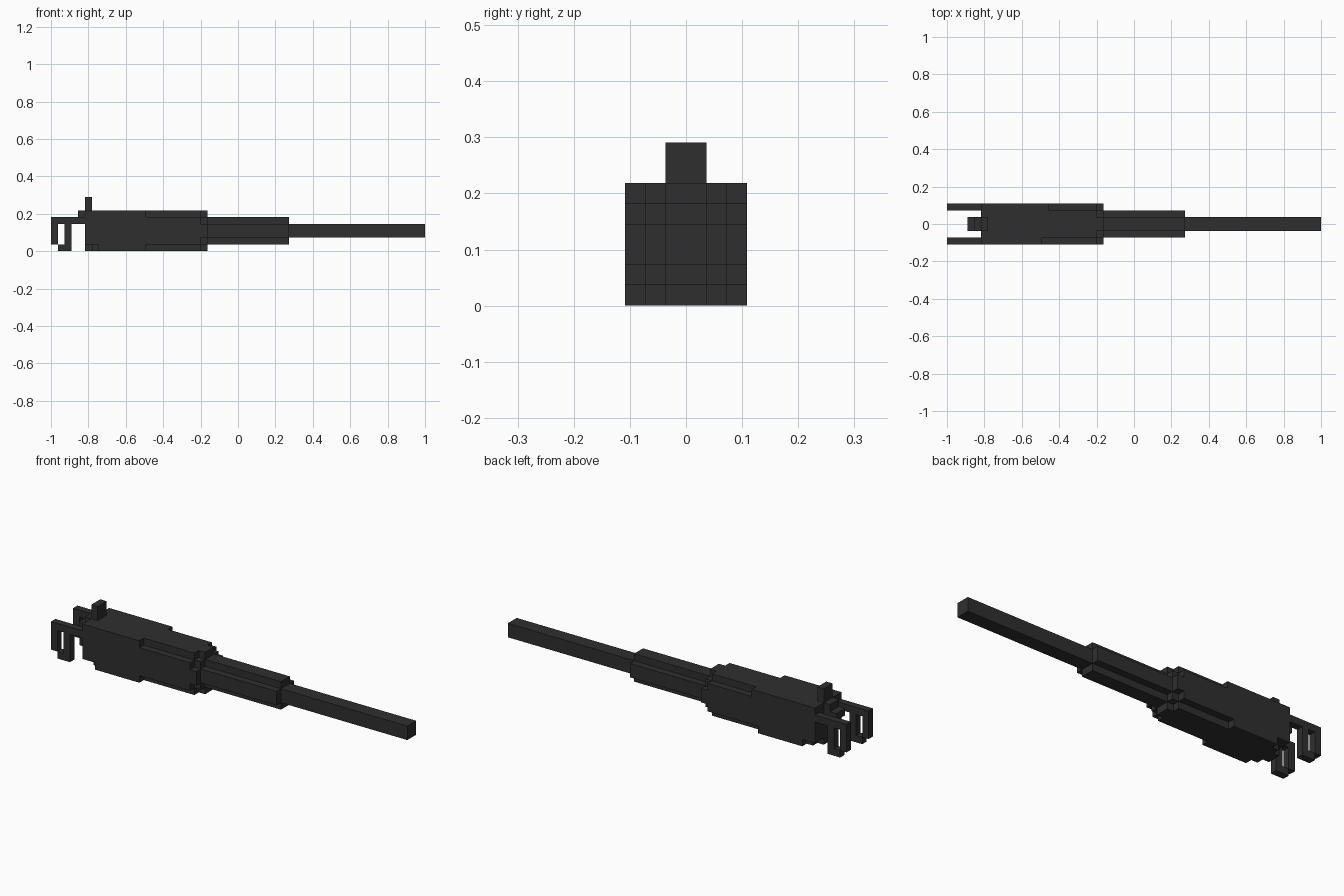
import bpy, bmesh

if "Cube" in bpy.data.objects:
    bpy.data.objects.remove(bpy.data.objects["Cube"])

V = 2 / 55  # block size; x is counted from the rear end, y from the centre, z from the ground

metal = bpy.data.materials.new("dark_gunmetal")
metal.diffuse_color = (0.028, 0.028, 0.028, 1)
metal.use_nodes = True
metal.node_tree.nodes["Principled BSDF"].inputs["Base Color"].default_value = metal.diffuse_color


def prism(name, points, axis, a, b):
    """Extrude a flat outline (in blocks) along x or y from a to b."""
    def place(p, t):
        x, y, z = (t, p[0], p[1]) if axis == "x" else (p[0], t, p[1])
        return (x * V - 1, y * V, z * V)
    bm = bmesh.new()
    face = bm.faces.new([bm.verts.new(place(p, a)) for p in points])
    step = (b - a) * V
    ext = bmesh.ops.extrude_face_region(bm, geom=[face], use_keep_orig=True)
    verts = [g for g in ext["geom"] if isinstance(g, bmesh.types.BMVert)]
    bmesh.ops.translate(bm, verts=verts, vec=(step, 0, 0) if axis == "x" else (0, step, 0))
    bmesh.ops.recalc_face_normals(bm, faces=bm.faces)
    mesh = bpy.data.meshes.new(name)
    bm.to_mesh(mesh)
    bm.free()
    mesh.materials.append(metal)
    obj = bpy.data.objects.new(name, mesh)
    bpy.context.collection.objects.link(obj)
    return obj


def stepped(rows):
    """Symmetric stepped outline from (half width, z bottom, z top) rows."""
    right = [p for w, z0, z1 in rows for p in ((w, z0), (w, z1))]
    return right + [(-y, z) for y, z in reversed(right)]


def box(name, x0, x1, half, z0, z1):
    return prism(name, stepped([(half, z0, z1)]), "x", x0, x1)


# Receiver: tapered rear underside, full block, notched corners, rounded front ring
prism("receiver_rear", stepped([(1, 0, 1), (3, 1, 6)]), "x", 5, 6)
prism("receiver_rear_step", stepped([(2, 0, 1), (3, 1, 6)]), "x", 6, 7)
box("receiver_body", 7, 14, 3, 0, 6)
prism("receiver_front", stepped([(2, 0, 1), (3, 1, 5), (2, 5, 6)]), "x", 14, 22)
prism("receiver_corner", [(2, 5), (3, 5), (3, 6), (2, 6)], "x", 14, 15)
prism("front_ring", stepped([(1, 0, 1), (2, 1, 2), (3, 2, 4), (2, 4, 5), (1, 5, 6)]), "x", 22, 23)

# Barrel jacket and barrel
prism("barrel_jacket", stepped([(1, 1, 2), (2, 2, 4), (1, 4, 5)]), "x", 23, 35)
box("barrel", 35, 55, 1, 2, 4)

# Rear sight and trigger
box("rear_sight", 5, 6, 1, 6, 8)
prism("trigger", [(3, 4), (5, 4), (5, 6), (4, 6), (4, 5), (3, 5)], "y", -1, 1)

# Pair of looped grips: top bar with rear post, hooked front post
for side, y in (("right", -3), ("left", 2)):
    outline = [(0, 1), (1, 1), (1, 4), (2, 4), (2, 1), (1, 1), (1, 0),
               (3, 0), (3, 4), (5, 4), (5, 5), (0, 5)]
    prism(side + "_grip", outline, "y", y, y + 1)
